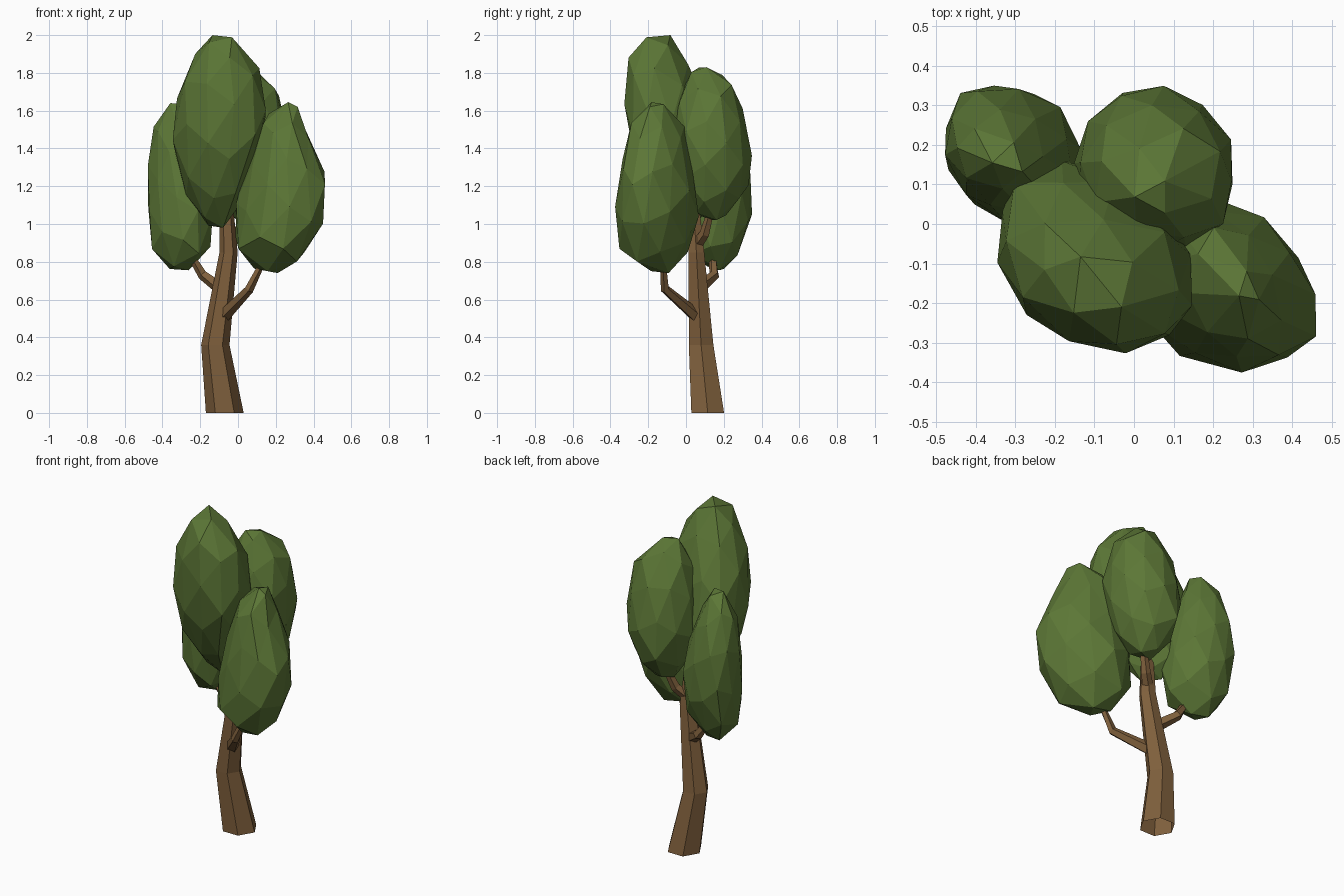
import bpy, bmesh, math, random
from mathutils import Vector, Euler, Quaternion

cube = bpy.data.objects.get("Cube")
if cube:
    bpy.data.objects.remove(cube, do_unlink=True)


def material(name, rgb):
    mat = bpy.data.materials.new(name)
    mat.use_nodes = True
    mat.diffuse_color = (*rgb, 1)
    bsdf = mat.node_tree.nodes["Principled BSDF"]
    bsdf.inputs["Base Color"].default_value = (*rgb, 1)
    bsdf.inputs["Roughness"].default_value = 0.9
    return mat


leaf_green = material("leaf green", (0.107, 0.184, 0.037))
bark_brown = material("bark brown", (0.215, 0.117, 0.046))


def finish(bm, name, mat):
    mesh = bpy.data.meshes.new(name)
    bm.to_mesh(mesh)
    bm.free()
    mesh.materials.append(mat)
    obj = bpy.data.objects.new(name, mesh)
    bpy.context.collection.objects.link(obj)


def limb(name, path, radii, sides, upright=False):
    """Tapered faceted tube through the path points, open at its foot."""
    bm = bmesh.new()
    pts = [Vector(p) for p in path]
    rings = []
    for i, (p, r) in enumerate(zip(pts, radii)):
        along = pts[min(i + 1, len(pts) - 1)] - pts[max(i - 1, 0)]
        turn = Quaternion() if upright else along.to_track_quat('Z', 'Y')
        ring = []
        for k in range(sides):
            a = math.tau * k / sides
            ring.append(bm.verts.new(p + turn @ Vector((r * math.cos(a), r * math.sin(a), 0))))
        rings.append(ring)
    for low, high in zip(rings, rings[1:]):
        for k in range(sides):
            n = (k + 1) % sides
            bm.faces.new((low[k], low[n], high[n], high[k]))
    bm.faces.new(rings[-1])
    finish(bm, name, bark_brown)


def section(profile, z):
    """Extents (x0, x1, y0, y1) of a profile at height z."""
    for upper, lower in zip(profile, profile[1:]):
        if z >= lower[0]:
            break
    f = (z - lower[0]) / (upper[0] - lower[0])
    return [a + (b - a) * f for a, b in zip(lower[1:], upper[1:])]


def foliage(name, profile, skew, seed):
    """Faceted clump; profile rows from the top down are (z, x0, x1, y0, y1)."""
    rng = random.Random(seed)
    bm = bmesh.new()
    bmesh.ops.create_icosphere(bm, subdivisions=2, radius=1)
    spin = Euler([rng.uniform(0, math.tau) for _ in range(3)]).to_matrix()
    for v in bm.verts:
        v.co = spin @ v.co
    bottom = min(v.co.z for v in bm.verts)
    span = max(v.co.z for v in bm.verts) - bottom
    top, base = profile[0][0], profile[-1][0]
    for v in bm.verts:
        z = base + (v.co.z - bottom) / span * (top - base)
        x0, x1, y0, y1 = section(profile, z)
        d = v.co.xy.normalized() * rng.uniform(0.99, 1.06)
        v.co = ((x0 + x1) / 2 + (d.x + skew * d.y) * (x1 - x0) / 2,
                (y0 + y1) / 2 + (d.y + skew * d.x) * (y1 - y0) / 2, z)
    finish(bm, name, leaf_green)


# Trunk with a slight bend
limb("trunk",
     [(-0.07, 0.115, 0), (-0.12, 0.08, 0.36), (-0.05, 0.055, 0.85), (-0.06, 0.04, 1.08)],
     (0.1, 0.075, 0.048, 0.036), 6, upright=True)

# Branches reaching into the foliage
limb("left_branch", [(-0.09, 0.07, 0.5), (0.06, -0.11, 0.655), (0.14, -0.125, 0.82)],
     (0.038, 0.025, 0.016), 5)
limb("right_branch", [(-0.09, 0.07, 0.66), (-0.185, 0.15, 0.73), (-0.25, 0.14, 0.83)],
     (0.036, 0.028, 0.02), 5)
limb("back_branch", [(-0.06, 0.05, 0.88), (0, 0.1, 0.95), (0.04, 0.13, 1.06)],
     (0.033, 0.028, 0.02), 5)

# Foliage clumps
foliage("front_foliage", [
    (2, -0.16, -0.04, -0.22, -0.08), (1.93, -0.21, 0.05, -0.29, -0.03),
    (1.75, -0.31, 0.14, -0.32, 0.05), (1.5, -0.355, 0.15, -0.32, 0.14),
    (1.25, -0.32, 0.06, -0.24, 0.17), (1.06, -0.22, -0.02, -0.12, 0.12),
    (0.98, -0.15, -0.06, -0.03, 0.05)], -0.12, 3)
foliage("left_foliage", [
    (1.645, 0.25, 0.31, -0.19, -0.13), (1.58, 0.15, 0.33, -0.27, -0.03),
    (1.4, 0.08, 0.4, -0.32, 0.01), (1.22, 0.02, 0.47, -0.36, 0.045),
    (1, -0.02, 0.445, -0.37, 0.06), (0.82, -0.01, 0.34, -0.345, 0),
    (0.74, 0.12, 0.24, -0.17, -0.08)], -0.13, 5)
foliage("right_foliage", [
    (1.64, -0.36, -0.28, 0.12, 0.2), (1.54, -0.44, -0.24, 0.08, 0.26),
    (1.4, -0.47, -0.18, 0.04, 0.32), (1.15, -0.475, -0.13, 0, 0.365),
    (0.93, -0.47, -0.12, 0, 0.335), (0.83, -0.45, -0.18, 0.03, 0.27),
    (0.755, -0.36, -0.26, 0.13, 0.21)], -0.1, 8)
foliage("back_foliage", [
    (1.83, 0, 0.08, 0.04, 0.14), (1.76, -0.07, 0.19, 0, 0.24),
    (1.64, -0.12, 0.235, -0.05, 0.29), (1.45, -0.155, 0.26, -0.08, 0.335),
    (1.22, -0.14, 0.23, -0.06, 0.345), (1.1, -0.08, 0.17, 0, 0.27),
    (1.02, -0.01, 0.09, 0.09, 0.19)], 0, 11)
